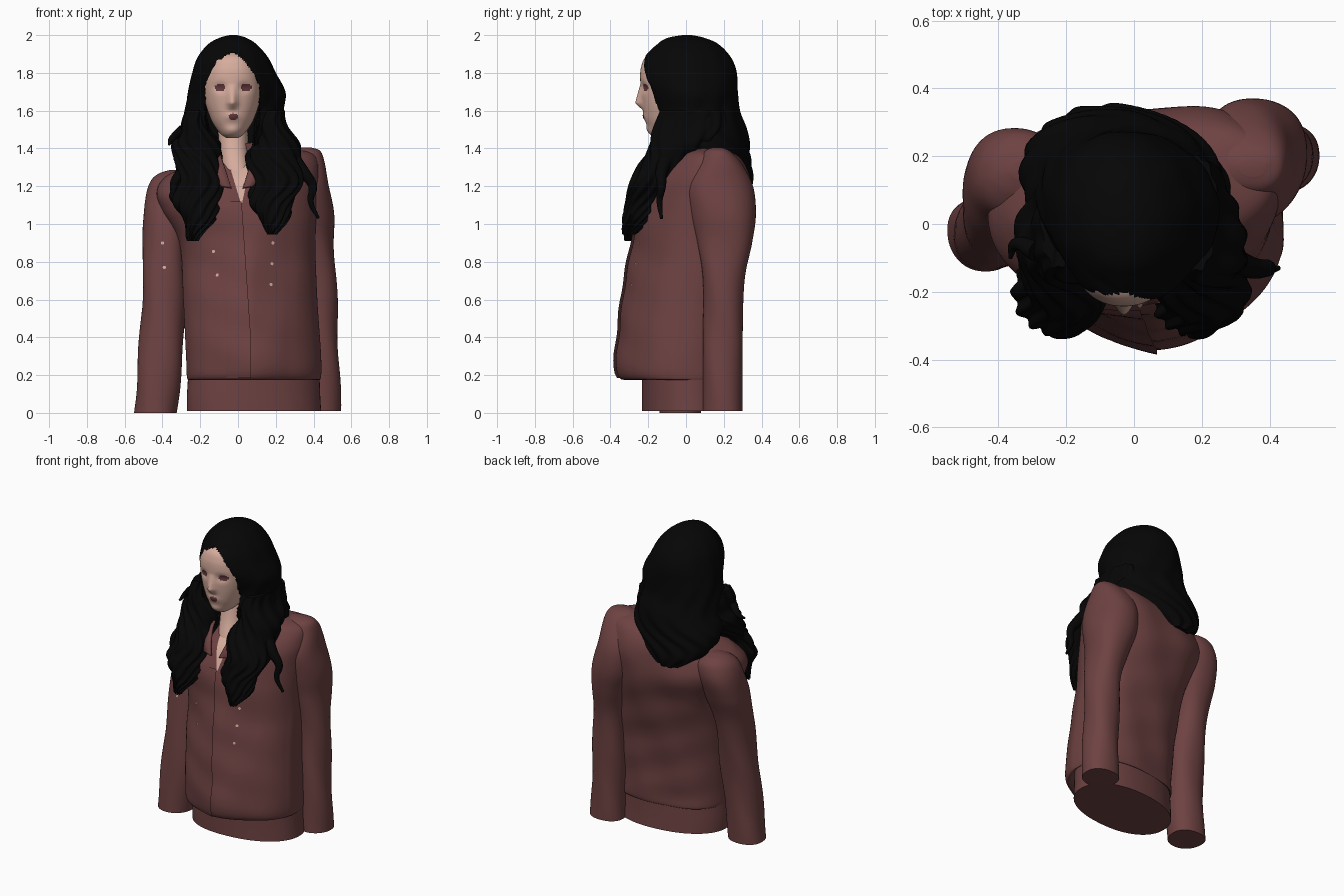
import bpy, bmesh, math
from mathutils import Vector
from mathutils.bvhtree import BVHTree

if "Cube" in bpy.data.objects:
    bpy.data.objects.remove(bpy.data.objects["Cube"])

def material(name, rgb):
    m = bpy.data.materials.new(name)
    m.diffuse_color = (*rgb, 1)
    m.use_nodes = True
    m.node_tree.nodes["Principled BSDF"].inputs["Base Color"].default_value = m.diffuse_color
    return m

JACKET = material("maroon_cloth", (0.155, 0.054, 0.054))
SKIN = material("skin", (0.68, 0.42, 0.34))
HAIR = material("black_hair", (0.0018, 0.0018, 0.002))
DARK = material("dark_maroon", (0.12, 0.04, 0.045))

def gauss(d, w):
    return math.exp(-(d / w) ** 2)

def clamp(v):
    return max(0, min(1, v))

def refine(keys, n):
    """Smooth (Catmull-Rom) rows between the key rows."""
    out, last = [], len(keys) - 1
    for i in range(last):
        rows = [keys[max(0, min(last, i + k))] for k in (-1, 0, 1, 2)]
        for t in (s / n for s in range(n)):
            out.append([0.5 * (2 * q + (r - p) * t + (2 * p - 5 * q + 4 * r - w) * t * t
                               + (3 * q - p - 3 * r + w) * t ** 3) for p, q, r, w in zip(*rows)])
    return out + [list(keys[-1])]

def finish(bm, name, mats, rule=None):
    bmesh.ops.recalc_face_normals(bm, faces=bm.faces[:])
    for f in bm.faces if rule else ():
        f.material_index = rule(f.calc_center_median())
    me = bpy.data.meshes.new(name)
    bm.to_mesh(me)
    for m in mats:
        me.materials.append(m)
    ob = bpy.data.objects.new(name, me)
    bpy.context.collection.objects.link(ob)
    bpy.ops.object.select_all(action='DESELECT')
    ob.select_set(True)
    bpy.context.view_layer.objects.active = ob
    bpy.ops.object.shade_smooth_by_angle(angle=math.radians(60))
    return ob

def bridge(bm, rows, closed):
    for p, q in zip(rows, rows[1:]):
        for k in range(len(p) if closed else len(p) - 1):
            j = (k + 1) % len(p)
            bm.faces.new((p[k], p[j], q[j], q[k]))

def tube(name, keys, mats, seg=64, n=8, front=2.2, back=2.2, shape=None, rule=None):
    """Loft of horizontal slices; each key is z, x min, x max, y min, y max."""
    bm, rings = bmesh.new(), []
    for z, x0, x1, y0, y1 in refine(keys, n):
        ring = []
        for a in (math.tau * k / seg for k in range(seg)):
            c, s = math.cos(a), math.sin(a)
            e = 2 / (front if s < 0 else back)
            p = Vector(((x0 + x1) / 2 + (x1 - x0) / 2 * math.copysign(abs(c) ** e, c),
                        (y0 + y1) / 2 + (y1 - y0) / 2 * math.copysign(abs(s) ** e, s), z))
            ring.append(bm.verts.new(shape(p, a) if shape else p))
        rings.append(ring)
    bridge(bm, rings, True)
    bm.faces.new(rings[0])
    bm.faces.new(rings[-1])
    return finish(bm, name, mats, rule)

def front_hits(ob, spots):
    """Points and normals where lines from the front meet an object."""
    tree = BVHTree.FromPolygons([v.co for v in ob.data.vertices],
                                [p.vertices[:] for p in ob.data.polygons])
    return [tree.ray_cast(Vector((x, -1, z)), Vector((0, 1, 0)))[:2] for x, z in spots]

def overlay(name, ob, z0, z1, left, right, lift_l, lift_r, mat, rows=40, cols=6):
    """Thin sheet laid on the front of an object between two edges."""
    spots = [(left(z) + (right(z) - left(z)) * j / cols, z)
             for z in (z0 + (z1 - z0) * i / rows for i in range(rows + 1)) for j in range(cols + 1)]
    bm = bmesh.new()
    verts = [bm.verts.new(h - Vector((0, lift_l + (lift_r - lift_l) * (i % (cols + 1)) / cols, 0)))
             for i, (h, _) in enumerate(front_hits(ob, spots))]
    bridge(bm, [verts[i:i + cols + 1] for i in range(0, len(verts), cols + 1)], False)
    finish(bm, name, [mat])

# Jacket: hem band, body, skin in the open neck, overlapping front edge
def yaw(p, a):
    return p + Vector((0, 0.09 * (p.x - 0.07), 0))

def body_shape(p, a):
    p, z = yaw(p, a), p.z
    if math.sin(a) < 0 and z < 1:
        p.y += 0.025 * clamp(abs(p.x - 0.07) / 0.2) * clamp((1 - z) / 0.2) * clamp(-4 * math.sin(a))
    p.z += 0.15 * p.x * clamp((z - 0.9) / 0.4)
    p.y += 0.007 * math.sin(9 * z + 14 * p.x) * math.sin(17 * z - 5 * p.x + 1) * math.sin(a)
    return p

tube("jacket_hem", [(0.01, -.27, .44, -.23, .21), (.1, -.27, .435, -.23, .205),
                    (.25, -.26, .43, -.23, .2)], [JACKET], shape=yaw)
body = tube("jacket_body", [
    (.2, -.24, .41, -.25, .18), (.18, -.268, .437, -.35, .207), (.3, -.275, .44, -.37, .21),
    (.6, -.29, .42, -.335, .235), (.9, -.31, .41, -.28, .30), (1.1, -.40, .42, -.245, .345),
    (1.22, -.43, .43, -.19, .335), (1.31, -.38, .40, -.10, .295), (1.36, -.22, .27, -.06, .23),
    (1.42, -.1, .1, -.06, .14)], [JACKET], 128, 10, 2.1, 2.7, body_shape)
overlay("chest_skin", body, 1.11, 1.33, lambda z: .018 - .3 * (z - 1.1),
        lambda z: .02 + .2 * (z - 1.1), .004, .004, SKIN)
overlay("front_overlap", body, 0.185, 1.12, lambda z: -.08 - .07 * max(0, z - .4),
        lambda z: .068 - .068 * max(0, z - .4), -.001, .014, JACKET)

# Sleeves
def sleeve_folds(p, a):
    return p + Vector((0.005 * math.sin(13 * p.z + 2 * a), 0, 0))

sleeve = tube("right_sleeve", [
    (0, -.55, -.325, -.14, .08), (.4, -.52, -.285, -.12, .10), (.8, -.50, -.28, -.08, .17),
    (1.0, -.505, -.25, -.05, .24), (1.13, -.495, -.22, 0, .28), (1.22, -.465, -.21, .03, .275),
    (1.265, -.42, -.24, .08, .24), (1.285, -.36, -.28, .13, .19)], [JACKET], shape=sleeve_folds)
tube("left_sleeve", [
    (.01, .32, .545, .09, .30), (.4, .32, .53, .09, .30), (.7, .31, .52, .09, .31),
    (.9, .27, .51, .06, .35), (1.05, .21, .505, .02, .37), (1.2, .18, .48, 0, .355),
    (1.32, .20, .465, .06, .295), (1.385, .26, .44, .10, .235), (1.405, .31, .39, .14, .19)],
    [JACKET], shape=sleeve_folds)

# Collar flaps, mirrored about the neck opening
for side, label in ((-1, "right"), (1, "left")):
    bm = bmesh.new()
    rows = refine([(.03, -.235, 1.19, .085, -.225, 1.2), (.055, -.2, 1.27, .115, -.2, 1.24),
                   (.085, -.12, 1.36, .14, -.12, 1.31), (.09, .02, 1.42, .14, .03, 1.35),
                   (0, .13, 1.44, 0, .18, 1.38)], 6)
    bridge(bm, [[bm.verts.new((-.005 + side * r[i], r[i + 1], r[i + 2])) for i in (0, 3)]
                for r in rows], False)
    sol = finish(bm, label + "_collar", [JACKET]).modifiers.new("thickness", 'SOLIDIFY')
    sol.thickness, sol.offset = 0.014, 0

# Light specks on the jacket front
bm = bmesh.new()
for ob, spots in ((body, ((-.13, .855), (-.11, .73), (.185, .9), (.18, .79), (.175, .68))),
                  (sleeve, ((-.4, .9), (-.39, .77)))):
    for hit, nor in front_hits(ob, spots):
        mat = (nor if nor.y < 0 else -nor).to_track_quat('Z', 'Y').to_matrix().to_4x4()
        mat.translation = hit - Vector((0, 0.007, 0))
        bmesh.ops.create_circle(bm, cap_ends=True, segments=10, radius=0.009, matrix=mat)
finish(bm, "jacket_specks", [SKIN])

# Neck and head; nose, sockets and lips are shaped in the front surface
CX = -0.03

def face_shape(p, a):
    if math.sin(a) < 0:
        x, z = p.x - CX, p.z
        up = (1.74 - z) / 0.1 if z > 1.64 else 1 - (1.64 - z) / 0.04
        p.y -= 0.038 * gauss(x, 0.026) * clamp(up) + 0.009 * gauss(x, 0.035) * gauss(z - 1.568, 0.022)
        p.y -= 0.010 * gauss(x, 0.04) * gauss(z - 1.495, 0.025)
        p.y += 0.014 * gauss(abs(x) - 0.065, 0.035) * gauss(z - 1.722, 0.025)
    return p

def face_paint(c):
    spots = ((-.095, 1.722, .028, .021), (.042, 1.724, .030, .021), (-.025, 1.568, .026, .018))
    return int(c.y < -.1 and any(math.hypot((c.x - x) / w, (c.z - z) / h) < 1 for x, z, w, h in spots))

tube("neck", [(1.1, -.06, .08, -.18, .05), (1.25, -.08, .075, -.155, .06),
              (1.4, -.1, .055, -.1, .1), (1.6, -.11, .05, -.06, .12)], [SKIN])
tube("head", [
    (1.455, -.06, 0, -.15, -.08), (1.475, -.09, .03, -.185, 0), (1.52, -.125, .065, -.205, .05),
    (1.57, -.15, .09, -.22, .08), (1.65, -.175, .115, -.232, .1), (1.75, -.185, .125, -.242, .1),
    (1.83, -.175, .115, -.238, .1), (1.89, -.145, .085, -.205, .1), (1.93, -.08, .02, -.1, .05)],
    [SKIN, DARK], 144, 11, shape=face_shape, rule=face_paint)

# Hair: one shell with a notch for the face
OPENING = [(1.1, .09), (1.45, .11), (1.55, .14), (1.73, .14), (1.79, .112), (1.85, .07),
           (1.885, .035), (1.903, 0)]

def strands(p, a, amount):
    low = clamp((1.75 - p.z) / 0.4)
    r = (0.25 + low) * math.sin(11 * a + 9 * math.sin(9 * p.z) * low) + low * math.sin(24 * p.z + 2 * a)
    return p + Vector((math.cos(a), math.sin(a), 0)) * r * amount

def shell_shape(p, a):
    p = strands(p, a, 0.005 * clamp((2 - p.z) / 0.1))
    p.y -= 0.06 * (p.x - CX)
    if math.sin(a) < 0:
        w = next((w0 + (w1 - w0) * (p.z - z0) / (z1 - z0)
                  for (z0, w0), (z1, w1) in zip(OPENING, OPENING[1:]) if z0 <= p.z <= z1), 0)
        d = abs(p.x - CX)
        if d < w:
            p.y = max(p.y, 0.02)
        elif p.z > 1.5:
            rise = clamp((p.z - 1.6) / 0.15) * clamp((1.95 - p.z) / 0.06)
            p.y -= (0.008 + 0.022 * rise) * gauss(d - w, 0.06)
    return p

tube("hair_shell", [
    (1.19, -.16, .02, .2, .34), (1.27, -.29, .16, .08, .345), (1.38, -.33, .27, -.08, .34),
    (1.5, -.295, .265, -.16, .32), (1.6, -.28, .24, -.155, .285), (1.7, -.265, .25, -.165, .275),
    (1.8, -.242, .20, -.20, .27), (1.88, -.215, .16, -.19, .24), (1.95, -.16, .1, -.145, .175),
    (1.985, -.1, .045, -.09, .1), (2.0, -.045, -.005, -.01, .03)],
    [HAIR], 192, 9, 2.2, 2.0, shell_shape)

# Wavy front locks
def lock_shape(p, a):
    return strands(p, a, 0.007) + Vector((0.01 * math.sin(31 * p.z + 1), 0, 0))

tube("left_lock", [
    (.945, .17, .21, -.325, -.28), (1.0, .125, .25, -.325, -.22), (1.1, .08, .28, -.325, -.16),
    (1.2, .065, .33, -.295, -.1), (1.3, .055, .34, -.255, -.02), (1.4, .065, .32, -.2, .1),
    (1.5, .09, .28, -.17, .2), (1.6, .12, .24, -.14, .2)], [HAIR], 80, shape=lock_shape)
tube("right_lock", [
    (.91, -.25, -.21, -.315, -.28), (1.0, -.285, -.14, -.325, -.2), (1.1, -.325, -.10, -.325, -.14),
    (1.17, -.345, -.085, -.295, -.1), (1.27, -.325, -.09, -.25, -.05), (1.35, -.32, -.085, -.21, .05),
    (1.43, -.355, -.11, -.175, .1), (1.5, -.30, -.145, -.16, .15), (1.6, -.275, -.175, -.13, .2)],
    [HAIR], 80, shape=lock_shape)

# Loose curls at the sides
for name, radius, pts in (
        ("left_curl", .04, [(.28, -.1, 1.36), (.35, -.13, 1.27), (.395, -.13, 1.2), (.385, -.14, 1.12),
                            (.425, -.13, 1.03)]),
        ("right_curl", .03, [(-.29, -.08, 1.5), (-.35, -.06, 1.45), (-.365, -.1, 1.42)]),
        ("right_low_curl", .035, [(-.29, -.17, 1.28), (-.34, -.2, 1.2), (-.29, -.22, 1.05)])):
    cu = bpy.data.curves.new(name, 'CURVE')
    cu.dimensions, cu.bevel_depth, cu.use_fill_caps = '3D', radius, True
    sp = cu.splines.new('BEZIER')
    sp.bezier_points.add(len(pts) - 1)
    for i, (b, p) in enumerate(zip(sp.bezier_points, pts)):
        b.co, b.radius = p, 1 - 0.8 * i / (len(pts) - 1)
        b.handle_left_type = b.handle_right_type = 'AUTO'
    cu.materials.append(HAIR)
    bpy.context.collection.objects.link(bpy.data.objects.new(name, cu))
